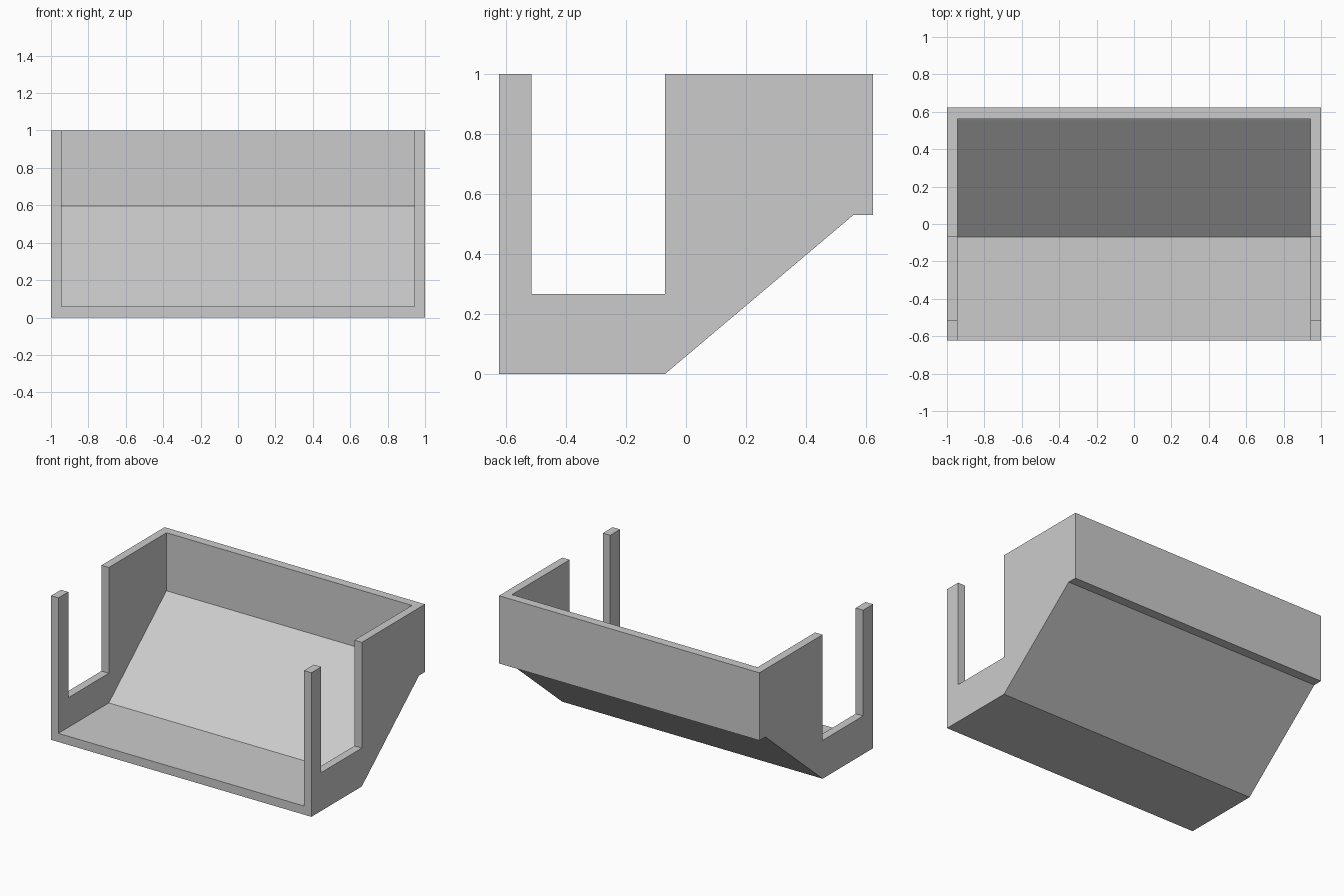
import bpy
import bmesh

# Remove the default cube only
cube = bpy.data.objects.get("Cube")
if cube:
    bpy.data.objects.remove(cube, do_unlink=True)

# Main dimensions
HALF_W, HALF_D, HEIGHT = 1.0, 0.623, 1.0
WALL = 0.06
BEND_Y = -0.07       # where the flat floor turns into the slope
LEDGE_Y = 0.558      # where the slope meets the back wall
LEDGE_Z = 0.53
POST_Y = -0.515      # rear face of the front posts
NOTCH_Z = 0.266      # bottom of the side openings

grey = bpy.data.materials.new("plain grey")
grey.use_nodes = True
colour = (0.6, 0.6, 0.6, 1.0)
grey.diffuse_color = colour
grey.node_tree.nodes["Principled BSDF"].inputs["Base Color"].default_value = colour


def extrude_profile(name, profile, half_width):
    """Solid made from a (y, z) outline extruded symmetrically along x."""
    bm = bmesh.new()
    face = bm.faces.new([bm.verts.new((-half_width, y, z)) for y, z in profile])
    moved = bmesh.ops.extrude_face_region(bm, geom=[face])["geom"]
    verts = [g for g in moved if isinstance(g, bmesh.types.BMVert)]
    bmesh.ops.translate(bm, verts=verts, vec=(2 * half_width, 0, 0))
    bmesh.ops.recalc_face_normals(bm, faces=bm.faces)
    mesh = bpy.data.meshes.new(name)
    bm.to_mesh(mesh)
    bm.free()
    mesh.materials.append(grey)
    obj = bpy.data.objects.new(name, mesh)
    bpy.context.collection.objects.link(obj)
    return obj


# Outer body with front posts, side openings, sloped underside and back ledge
tray = extrude_profile("open_front_tray", [
    (-HALF_D, 0), (BEND_Y, 0), (LEDGE_Y, LEDGE_Z), (HALF_D, LEDGE_Z),
    (HALF_D, HEIGHT), (BEND_Y, HEIGHT), (BEND_Y, NOTCH_Z),
    (POST_Y, NOTCH_Z), (POST_Y, HEIGHT), (-HALF_D, HEIGHT),
], HALF_W)

# Hollow interior, open at the front and the top
cutter = extrude_profile("interior_cutter", [
    (-HALF_D - 0.1, WALL), (BEND_Y, WALL),
    (LEDGE_Y - 0.005, LEDGE_Z + WALL), (LEDGE_Y + 0.004, LEDGE_Z + WALL + 0.007),
    (LEDGE_Y + 0.004, HEIGHT + 0.1), (-HALF_D - 0.1, HEIGHT + 0.1),
], HALF_W - WALL + 0.003)
cutter.hide_render = True

hollow = tray.modifiers.new("hollow", "BOOLEAN")
hollow.operation = "DIFFERENCE"
hollow.solver = "EXACT"
hollow.object = cutter
bpy.context.view_layer.objects.active = tray
bpy.ops.object.modifier_apply(modifier=hollow.name)
bpy.data.objects.remove(cutter, do_unlink=True)
